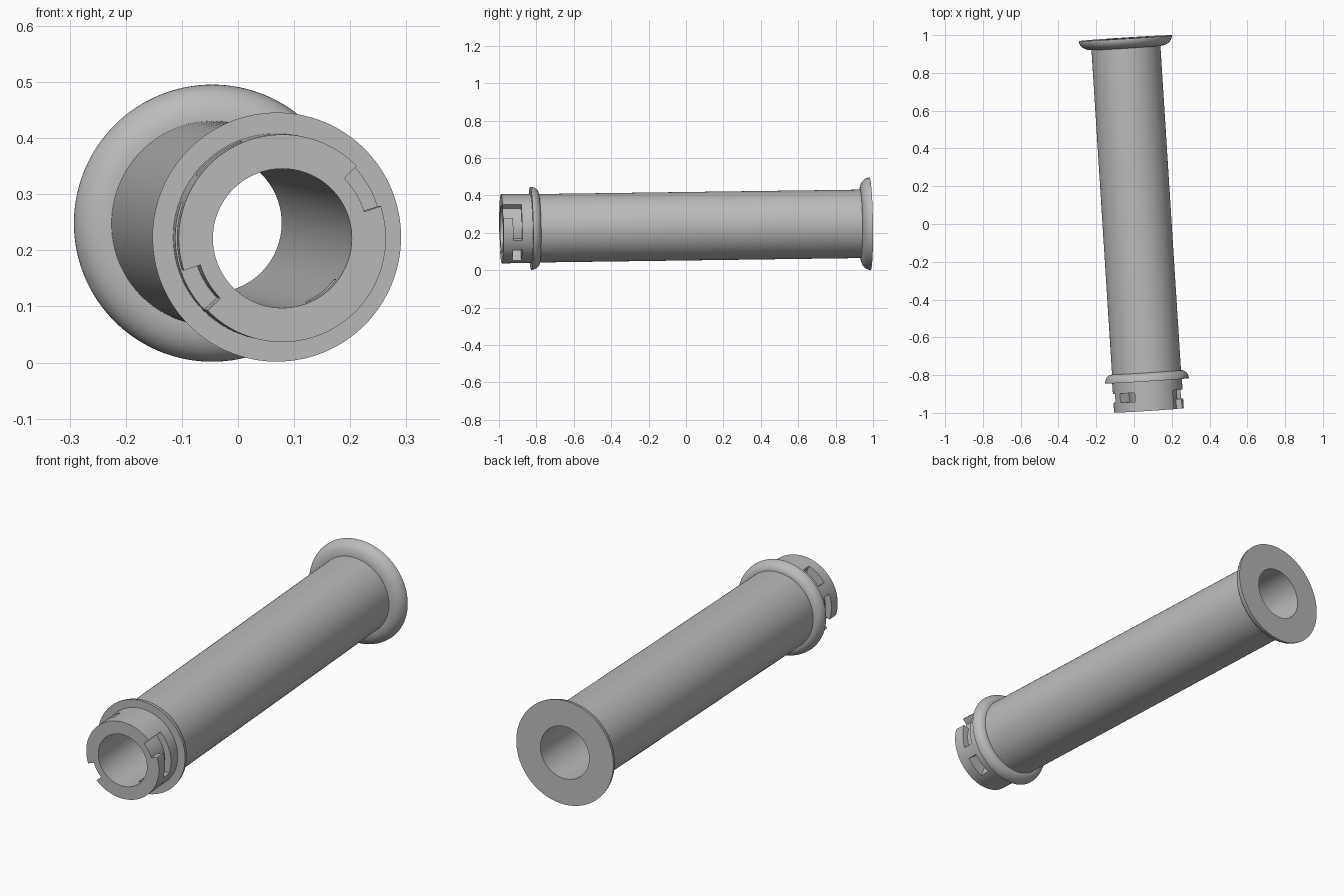
import bpy, bmesh, math
from mathutils import Vector, Matrix

if "Cube" in bpy.data.objects:
    bpy.data.objects.remove(bpy.data.objects["Cube"])

# Tilted axis, from the locking tip to the flanged end
TIP = Vector((0.079, -0.987, 0.2215))
END = Vector((-0.046, 0.984, 0.2485))
AXIS = END - TIP
LENGTH = AXIS.length
PLACE = Matrix.Translation(TIP) @ Vector((0, 1, 0)).rotation_difference(AXIS).to_matrix().to_4x4()

BORE, BODY, NECK = 0.124, 0.183, 0.185
SLOT_FLOOR = 0.154
SEGMENTS = 128

grey = bpy.data.materials.new("grey plastic")
grey.diffuse_color = (0.5, 0.5, 0.5, 1)
grey.use_nodes = True
grey.node_tree.nodes["Principled BSDF"].inputs["Base Color"].default_value = grey.diffuse_color


def sweep(name, profile, start, stop, steps):
    """Turn a closed (distance, radius) profile about the axis, angles in degrees."""
    full = stop - start == 360
    bm = bmesh.new()
    rings = []
    for i in range(steps if full else steps + 1):
        a = math.radians(start + (stop - start) * i / steps)
        rings.append([bm.verts.new((r * math.cos(a), s, r * math.sin(a))) for s, r in profile])
    n = len(profile)
    for i in range(steps):
        p, q = rings[i], rings[(i + 1) % len(rings)]
        for k in range(n):
            m = (k + 1) % n
            bm.faces.new((p[k], p[m], q[m], q[k]))
    if not full:
        bm.faces.new(rings[0])
        bm.faces.new(rings[-1])
    bmesh.ops.recalc_face_normals(bm, faces=bm.faces)
    bm.transform(PLACE)
    mesh = bpy.data.meshes.new(name)
    bm.to_mesh(mesh)
    bm.free()
    mesh.materials.append(grey)
    obj = bpy.data.objects.new(name, mesh)
    bpy.context.collection.objects.link(obj)
    return obj


def quarter_round(s, r0, depth, height, flip):
    """Rounded shoulder from the flat face rim down to the body, or the reverse."""
    pts = []
    for i in range(13):
        t = math.radians(90 * i / 12)
        side = -1 if flip else 1
        pts.append((s + side * depth * math.sin(t), r0 + height * math.cos(t)))
    return pts[::-1] if flip else pts


# Bored tube with neck, front collar and rear flange
profile = [(0, BORE), (0, NECK), (0.157, NECK)]
profile += quarter_round(0.157, BODY, 0.045, 0.039, False)
profile += quarter_round(LENGTH, BODY, 0.052, 0.064, True)
profile += [(LENGTH, BORE)]
tube = sweep("flanged_tube", profile, 0, 360, SEGMENTS)

# Two opposite bayonet locks: entry, turning slot and catch window
cuts = [
    ("entry", -0.02, 0.10, SLOT_FLOOR, 18, 44),
    ("turning_slot", 0.052, 0.10, SLOT_FLOOR, -20, 43.9),
    ("catch_window", 0.052, 0.10, 0.10, -68, -37),
]
for half in (0, 180):
    for name, s0, s1, r0, a0, a1 in cuts:
        box = [(s0, r0), (s1, r0), (s1, 0.24), (s0, 0.24)]
        cutter = sweep(name + "_cutter", box, a0 + half, a1 + half, 24)
        cutter.hide_render = True
        mod = tube.modifiers.new(name, 'BOOLEAN')
        mod.operation = 'DIFFERENCE'
        mod.solver = 'EXACT'
        mod.object = cutter
        bpy.context.view_layer.objects.active = tube
        bpy.ops.object.modifier_apply(modifier=mod.name)
        bpy.data.objects.remove(cutter)

# Smooth curves with crisp edges
bpy.ops.object.select_all(action='DESELECT')
tube.select_set(True)
bpy.context.view_layer.objects.active = tube
bpy.ops.object.shade_smooth_by_angle(angle=math.radians(30))
